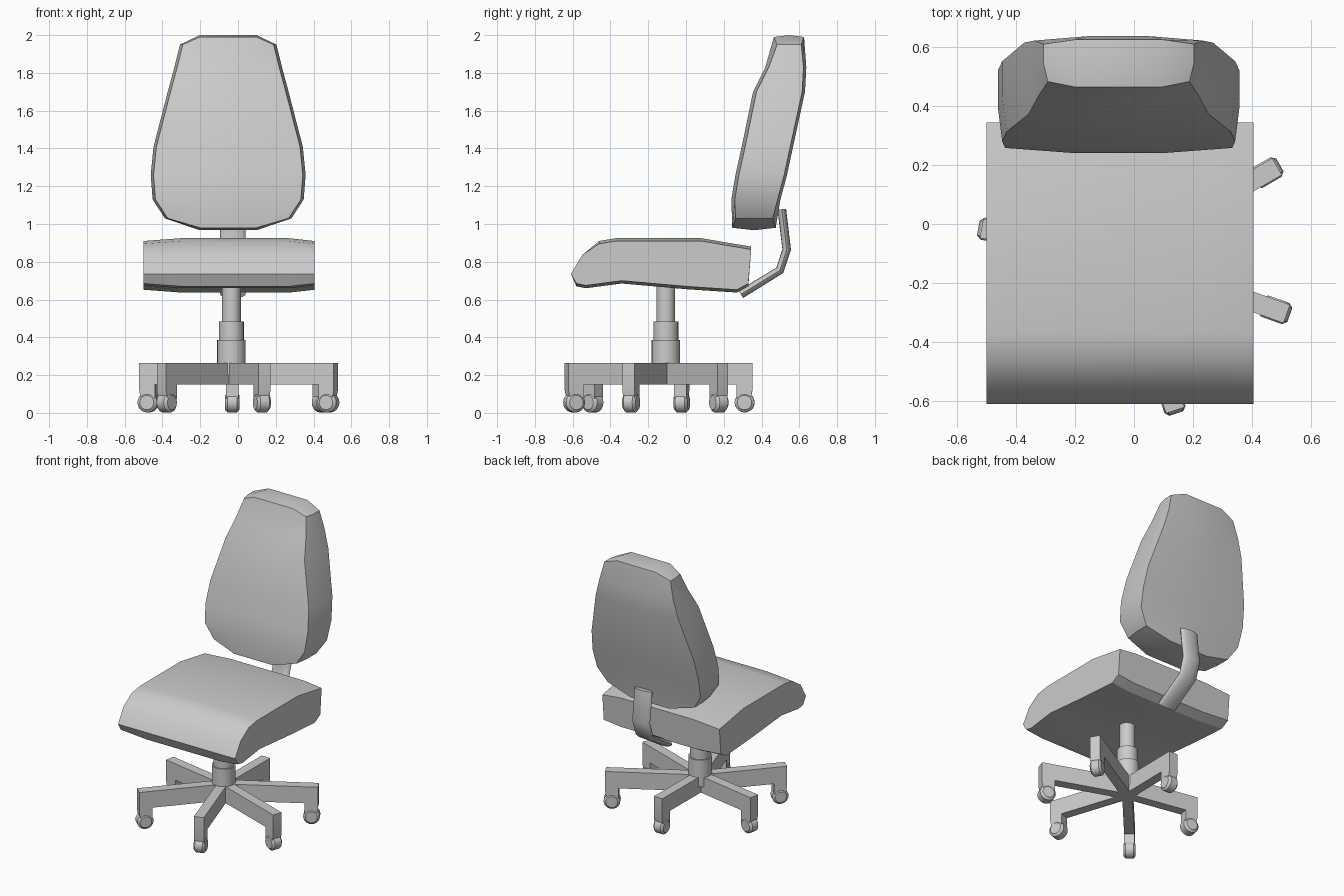
import bpy, bmesh, math
from mathutils import Vector, Matrix

cube = bpy.data.objects.get("Cube")
if cube:
    bpy.data.objects.remove(cube, do_unlink=True)

grey = bpy.data.materials.new("light_grey")
grey.use_nodes = True
grey.diffuse_color = (0.6, 0.6, 0.6, 1)
grey.node_tree.nodes["Principled BSDF"].inputs["Base Color"].default_value = (0.6, 0.6, 0.6, 1)


def finish(name, bm, angle=30):
    bmesh.ops.recalc_face_normals(bm, faces=bm.faces)
    mesh = bpy.data.meshes.new(name)
    bm.to_mesh(mesh)
    bm.free()
    mesh.materials.append(grey)
    obj = bpy.data.objects.new(name, mesh)
    bpy.context.collection.objects.link(obj)
    bpy.ops.object.select_all(action='DESELECT')
    obj.select_set(True)
    bpy.context.view_layer.objects.active = obj
    bpy.ops.object.shade_smooth_by_angle(angle=math.radians(angle))
    return obj


def loft(bm, rings):
    """Skin a list of closed rings of points, returning the vertex rings."""
    vs = [[bm.verts.new(p) for p in ring] for ring in rings]
    n = len(vs[0])
    for a, b in zip(vs, vs[1:]):
        for i in range(n):
            j = (i + 1) % n
            bm.faces.new((a[i], a[j], b[j], b[i]))
    return vs


def cap(bm, rings):
    for ring in (rings[0], rings[-1]):
        bm.faces.new(ring)


def cylinder(bm, radius, depth, matrix, sides=24):
    bmesh.ops.create_cone(bm, cap_ends=True, segments=sides, radius1=radius,
                          radius2=radius, depth=depth, matrix=matrix)


# Seat cushion: side profile lofted across, thinner at both ends
seat_profile = [(-0.61, 0.735), (-0.58, 0.67), (-0.53, 0.66), (-0.34, 0.685),
                (0.0, 0.655), (0.27, 0.637), (0.33, 0.67), (0.345, 0.88),
                (0.08, 0.925), (-0.37, 0.925), (-0.46, 0.91), (-0.55, 0.835)]
bm = bmesh.new()
rings = []
for x, inset in ((-0.5, 0.015), (-0.3, 0), (0.27, 0), (0.405, 0.015)):
    rings.append([(x, y, z + (0 if i in (0, 11) else inset if 1 <= i <= 6 else -inset))
                  for i, (y, z) in enumerate(seat_profile)])
cap(bm, loft(bm, rings))
finish("seat_cushion", bm)

# Backrest: stacked sections (side z, middle z, half width, front y, back y)
sections = [(1.03, 0.98, 0.335, 0.245, 0.475), (1.13, 1.13, 0.40, 0.24, 0.50),
            (1.26, 1.26, 0.41, 0.262, 0.535), (1.41, 1.41, 0.395, 0.295, 0.567),
            (1.70, 1.70, 0.32, 0.355, 0.63), (1.83, 1.83, 0.285, 0.42, 0.637),
            (1.95, 1.99, 0.255, 0.465, 0.625)]
cx = -0.052
bm = bmesh.new()
rings = []
for k, (zs, zm, w, yf, yb) in enumerate(sections):
    m = 0.36 * w if 0 < k < 6 else 0.15
    ym, f = (yf + yb) / 2, w - 0.015
    rings.append([(cx - f, yf + 0.018, zs), (cx - m, yf, zm), (cx + m, yf, zm),
                  (cx + f, yf + 0.018, zs), (cx + w, ym, zs), (cx + w, yb - 0.015, zs),
                  (cx + m, yb, zm), (cx - m, yb, zm), (cx - w, yb - 0.015, zs),
                  (cx - w, ym, zs)])
rings = loft(bm, rings)
for ring, dz in ((rings[0], -0.013), (rings[-1], 0.01)):
    a, b = (bm.verts.new((cx + s * 0.15, (ring[1].co.y + ring[7].co.y) / 2,
                          ring[1].co.z + dz)) for s in (-1, 1))
    for quad in ((ring[0], ring[1], a, ring[9]), (ring[1], ring[2], b, a),
                 (ring[2], ring[3], ring[4], b), (ring[9], a, ring[7], ring[8]),
                 (a, b, ring[6], ring[7]), (b, ring[4], ring[5], ring[6])):
        bm.faces.new(quad)
finish("backrest", bm)

# Back support: bent bar with an oval section
path = [Vector((-0.027, y, z)) for y, z in
        ((0.29, 0.628), (0.497, 0.755), (0.533, 0.865), (0.507, 1.078))]
bm = bmesh.new()
rings = []
for i, p in enumerate(path):
    t = (path[min(i + 1, 3)] - p).normalized() + (p - path[max(i - 1, 0)]).normalized()
    side = Vector((0, -t.z, t.y)).normalized()
    rings.append([p + Vector((0.068 * math.cos(a), 0, 0)) + side * 0.023 * math.sin(a)
                  for a in (math.tau * s / 16 for s in range(16))])
cap(bm, loft(bm, rings))
finish("back_support", bm, 40)

# Gas lift column: three stepped cylinders
hub = Vector((-0.035, -0.107, 0))
for name, r, z0, z1 in (("column_sleeve", 0.075, 0.20, 0.387),
                        ("column_collar", 0.066, 0.38, 0.485),
                        ("column_rod", 0.05, 0.48, 0.70)):
    bm = bmesh.new()
    cylinder(bm, r, z1 - z0, Matrix.Translation(hub + Vector((0, 0, (z0 + z1) / 2))))
    finish(name, bm)

# Six base legs, each with a drop post and a caster wheel
tips = [(0.14, -0.632), (0.518, -0.305), (0.485, 0.195),
        (-0.03, 0.352), (-0.517, -0.015), (-0.405, -0.525)]
for n, (tx, ty) in enumerate(tips, 1):
    d = Vector((tx, ty, 0)) - hub
    length = d.length
    place = Matrix.Translation(hub) @ Matrix.Rotation(math.atan2(d.y, d.x), 4, 'Z')
    # Side outline of the leg, extruded to its width
    outline = [(-0.02, 0.15), (length - 0.085, 0.15), (length - 0.085, 0.075),
               (length - 0.01, 0.075), (length, 0.12), (length, 0.265), (-0.02, 0.265)]
    bm = bmesh.new()
    cap(bm, loft(bm, [[place @ Vector((x, s * 0.033, z)) for x, z in outline]
                      for s in (-1, 1)]))
    finish(f"base_leg_{n}", bm)
    # Wheel with rounded rims, turning across the leg
    bm = bmesh.new()
    cap(bm, loft(bm, [[place @ Vector((length - 0.042 + r * math.cos(a), off,
                                       0.055 + r * math.sin(a)))
                       for a in (math.tau * s / 20 for s in range(20))]
                      for off, r in ((-0.038, 0.038), (-0.025, 0.053),
                                     (0.025, 0.053), (0.038, 0.038))]))
    finish(f"caster_wheel_{n}", bm)
